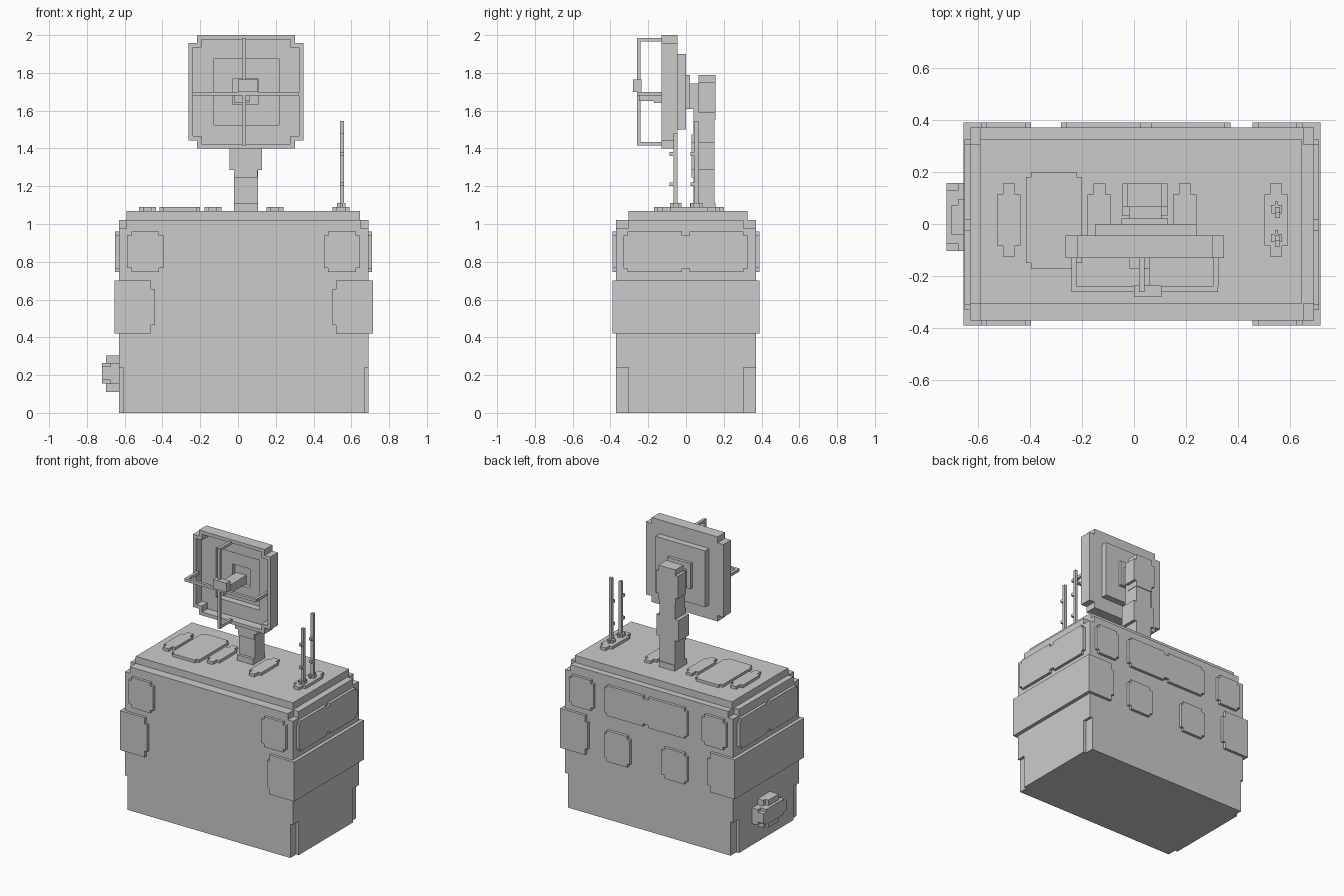
import bpy, bmesh

if "Cube" in bpy.data.objects:
    bpy.data.objects.remove(bpy.data.objects["Cube"])

CX = 0.03   # body symmetry plane in x
DX = 0.042  # dish and mast symmetry plane in x


def new_object(name, bm):
    bmesh.ops.recalc_face_normals(bm, faces=bm.faces)
    me = bpy.data.meshes.new(name)
    bm.to_mesh(me)
    bm.free()
    ob = bpy.data.objects.new(name, me)
    bpy.context.collection.objects.link(ob)
    return ob


def plate(name, x, y, z, axis='z', notch=None, mid=0):
    """Block over three ranges; its outline across `axis` may have stepped corners
    and small notches in the middle of both long edges."""
    k = 'xyz'.index(axis)
    r = [x, y, z]
    w0, w1 = r.pop(k)
    (u0, u1), (v0, v1) = r
    if notch:
        a, b = notch
        c = (u0 + u1) / 2
        low, high = [], []
        if mid:
            low = [(c - mid, v0), (c - mid, v0 + mid), (c + mid, v0 + mid), (c + mid, v0)]
            high = [(c + mid, v1), (c + mid, v1 - mid), (c - mid, v1 - mid), (c - mid, v1)]
        pts = ([(u0, v0 + b), (u0 + a, v0 + b), (u0 + a, v0)] + low
               + [(u1 - a, v0), (u1 - a, v0 + b), (u1, v0 + b),
                  (u1, v1 - b), (u1 - a, v1 - b), (u1 - a, v1)] + high
               + [(u0 + a, v1), (u0 + a, v1 - b), (u0, v1 - b)])
    else:
        pts = [(u0, v0), (u1, v0), (u1, v1), (u0, v1)]

    def place(p, w):
        q = list(p)
        q.insert(k, w)
        return q

    bm = bmesh.new()
    lo = [bm.verts.new(place(p, w0)) for p in pts]
    hi = [bm.verts.new(place(p, w1)) for p in pts]
    bm.faces.new(lo)
    bm.faces.new(hi)
    n = len(pts)
    for i in range(n):
        j = (i + 1) % n
        bm.faces.new((lo[i], lo[j], hi[j], hi[i]))
    return new_object(name, bm)


def cut(ob, cutters):
    for c in cutters:
        m = ob.modifiers.new('cut', 'BOOLEAN')
        m.operation = 'DIFFERENCE'
        m.object = c
        c.hide_render = True
        c.hide_viewport = True


def mirrored(rng, s, c=0.0):
    a, b = c + s * rng[0], c + s * rng[1]
    return (min(a, b), max(a, b))


# Cabinet body with stepped vertical corners
body = plate('cabinet_body', (-0.63, 0.69), (-0.37, 0.37), (0, 1.02))
corners = []
for sx in (-1, 1):
    for sy in (-1, 1):
        y = mirrored((0.305, 0.5), sy)
        corners.append(plate('corner_cutter', mirrored((0.64, 0.8), sx, CX), y, (-0.1, 0.24)))
        corners.append(plate('corner_cutter', mirrored((0.62, 0.8), sx, CX), y, (0.975, 1.1)))
cut(body, corners)
plate('roof_step', (-0.59, 0.645), (-0.305, 0.325), (1.02, 1.07))

# Wrap-around bands and upper panels
for sx in (-1, 1):
    plate('side_band', mirrored((0.65, 0.685), sx, CX), (-0.39, 0.39), (0.42, 0.70))
    plate('side_upper_panel', mirrored((0.65, 0.68), sx, CX), (-0.33, 0.325),
          (0.745, 0.96), 'x', (0.02, 0.02), 0.02)
    for sy in (-1, 1):
        y = mirrored((0.36, 0.39), sy)
        plate('band_wrap', mirrored((0.47, 0.67), sx, CX), y, (0.42, 0.70), 'y', (0.02, 0.045))
        plate('corner_upper_panel', mirrored((0.425, 0.617), sx, CX), y,
              (0.745, 0.96), 'y', (0.022, 0.022))

# Back panels
plate('back_wide_panel', (-0.28, 0.37), (0.36, 0.39), (0.745, 0.96), 'y', (0.02, 0.02), 0.02)
for x in ((-0.28, -0.08), (0.17, 0.37)):
    plate('back_small_panel', x, (0.36, 0.39), (0.42, 0.64), 'y', (0.02, 0.022))

# Side connector, stepped
plate('connector_base', (-0.675, -0.63), (-0.104, 0.158), (0.11, 0.305), 'x', (0.062, 0.042))
plate('connector_cap', (-0.72, -0.67), (-0.104, 0.158), (0.155, 0.265), 'x', (0.03, 0.02))
plate('connector_upright', (-0.70, -0.63), (-0.042, 0.073), (0.11, 0.305))

# Roof pads
for x0 in (-0.525, -0.178, 0.15, 0.5):
    plate('roof_pad', (x0, x0 + 0.09), (-0.125, 0.155), (1.065, 1.09), 'z', (0.022, 0.042))
plate('roof_hatch', (-0.415, -0.20), (-0.17, 0.20), (1.065, 1.09), 'z', (0.02, 0.02))

# Twin antennas with clips
for y, top in ((-0.055, 1.48), (0.055, 1.545)):
    plate('antenna_foot', (0.525, 0.568), (y - 0.03, y + 0.032), (1.09, 1.11), 'z', (0.015, 0.015))
    plate('antenna_rod', (0.54, 0.56), (y - 0.01, y + 0.01), (1.09, top))
    for z in (1.2, 1.36):
        plate('antenna_clip', (0.54, 0.56), (y - 0.032, y - 0.01), (z, z + 0.02))

# Mast and head
plate('mast_core', (-0.02, 0.105), (0.04, 0.15), (1.07, 1.61))
plate('mast_column', (-0.045, 0.128), (0.03, 0.15), (1.245, 1.475), 'y', (0.025, 0.04))
plate('mast_foot', (-0.02, 0.105), (0.02, 0.155), (1.07, 1.11))
plate('mast_head', (-0.045, 0.128), (0.065, 0.155), (1.55, 1.79), 'y', (0.02, 0.04))
plate('head_neck', (-0.02, 0.105), (0.015, 0.07), (1.61, 1.745))

# Stepped hollow dish
rim = plate('dish_rim', (-0.262, 0.346), (-0.13, -0.045), (1.4, 2.0), 'y', (0.045, 0.042))
back = plate('dish_back', (-0.15, 0.24), (-0.045, 0.0), (1.5, 1.9))
cup = plate('dish_cup', (-0.05, 0.13), (0.0, 0.022), (1.61, 1.79))
rim_cut = plate('rim_cutter', (-0.238, 0.322), (-0.3, -0.068), (1.424, 1.976), 'y', (0.045, 0.042))
back_cut = plate('back_cutter', (-0.127, 0.217), (-0.3, -0.02), (1.523, 1.877))
cup_cut = plate('cup_cutter', (-0.028, 0.108), (-0.3, 0.008), (1.632, 1.768))
cut(rim, [rim_cut, back_cut])
cut(back, [back_cut, cup_cut])
cut(cup, [cup_cut])

# Feed arms crossing in front of the dish
plate('feed_upright', (0.02, 0.04), (-0.26, -0.24), (1.415, 1.985))
plate('feed_crossbar', (-0.24, 0.322), (-0.26, -0.24), (1.68, 1.70))
for z in (1.415, 1.965):
    plate('feed_vertical_arm', (0.02, 0.04), (-0.24, -0.12), (z, z + 0.02))
for sx in (-1, 1):
    plate('feed_side_arm', mirrored((0.262, 0.282), sx, DX), (-0.24, -0.12), (1.68, 1.70))
plate('feed_strut', (0.02, 0.06), (-0.25, 0.01), (1.65, 1.69))
plate('feed_collar', (-0.02, 0.06), (-0.17, 0.01), (1.64, 1.70))
plate('feed_block', (0.0, 0.105), (-0.28, -0.235), (1.70, 1.765))
